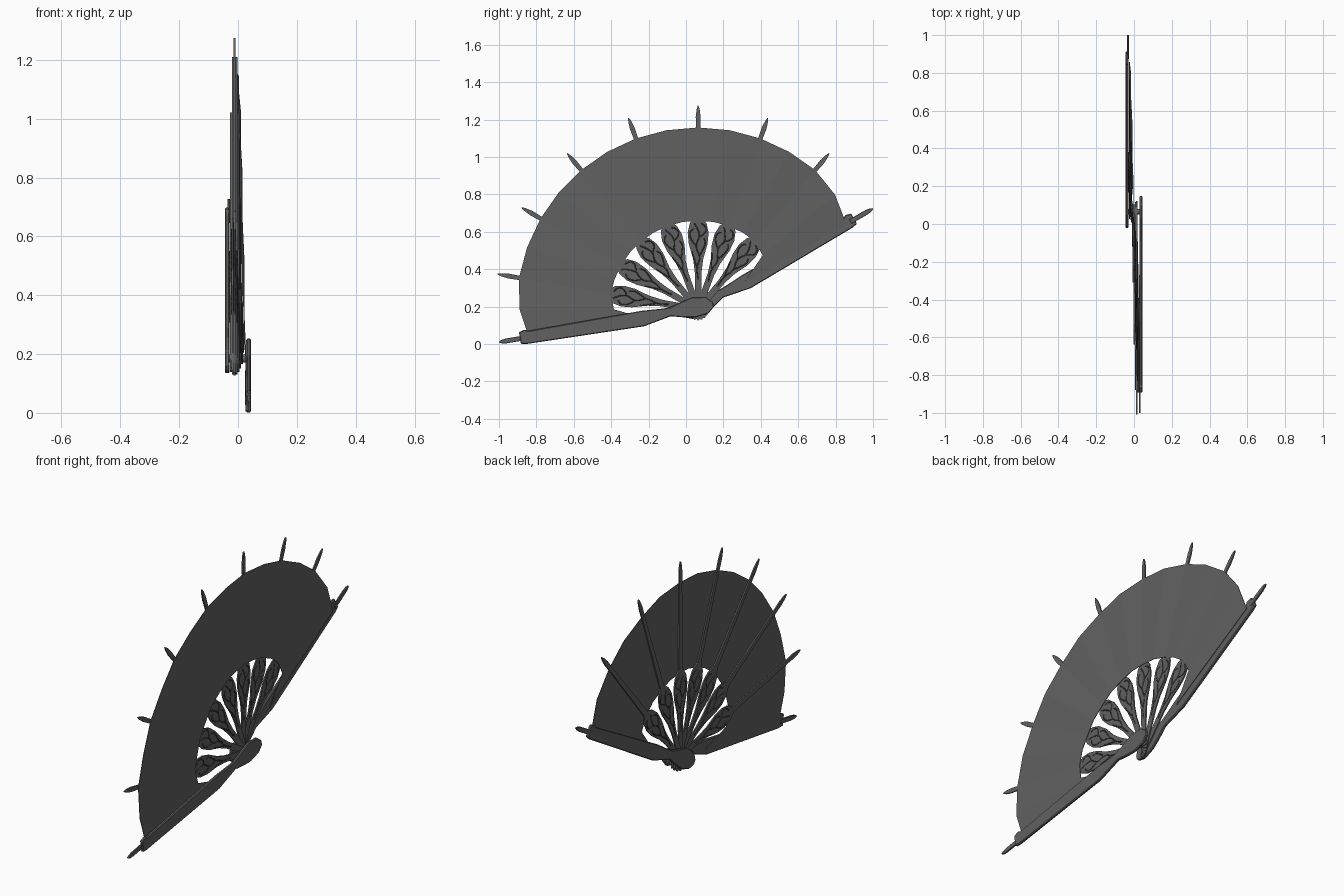
import bpy, bmesh
from math import sin, cos, radians, pi
from mathutils import Matrix, Vector

if "Cube" in bpy.data.objects:
    bpy.data.objects.remove(bpy.data.objects["Cube"])

PIVOT_Y, PIVOT_Z = 0.065, 0.185
FIRST, LAST = 190, 30


def material(name, value):
    m = bpy.data.materials.new(name)
    m.use_nodes = True
    colour = (value, value, value, 1)
    m.diffuse_color = colour
    m.node_tree.nodes["Principled BSDF"].inputs["Base Color"].default_value = colour
    return m


grey = material("dark grey", 0.12)
charcoal = material("charcoal", 0.06)


def depth(angle):
    """Sticks stack up sideways as the fan opens."""
    return 0.02 - 0.05 * (FIRST - angle) / (FIRST - LAST)


def polar(u, v, angle, x):
    """u runs along a stick from the pivot, v across it."""
    c, s = cos(radians(angle)), sin(radians(angle))
    return Vector((x, PIVOT_Y + u * c - v * s, PIVOT_Z + u * s + v * c))


def strip(name, pairs, thickness, bevel=0):
    """Thin plate spanning successive pairs of edge points."""
    bm = bmesh.new()
    rows = [[bm.verts.new(p) for p in pair] for pair in pairs]
    for (a, b), (c, d) in zip(rows, rows[1:]):
        bm.faces.new((a, b, d, c))
    bmesh.ops.recalc_face_normals(bm, faces=bm.faces)
    mesh = bpy.data.meshes.new(name)
    bm.to_mesh(mesh)
    bm.free()
    mesh.materials.append(grey)
    obj = bpy.data.objects.new(name, mesh)
    bpy.context.collection.objects.link(obj)
    solid = obj.modifiers.new("thickness", 'SOLIDIFY')
    solid.thickness = thickness
    solid.offset = 0
    if bevel:
        b = obj.modifiers.new("soft edges", 'BEVEL')
        b.width = bevel
        b.segments = 1
        b.limit_method = 'ANGLE'
    return obj


# Pleated leaf: a ring sector folded at every rib and midway between
pairs = []
angles = range(FIRST, LAST - 1, -10)
for i, a in enumerate(angles):
    edge = min(i, len(angles) - 1 - i)
    outer = {0: 0.915, 1: 0.955}.get(edge, 0.973)
    inner = {0: 0.28, 1: 0.45}.get(edge, 0.475)
    x = depth(a) + 0.006 + (0.004 if i % 2 else 0)
    pairs.append((polar(inner, 0, a, x), polar(outer, 0, a, x)))
strip("leaf", pairs, 0.003)

# Inner sticks: toothed butt, ornate paddle, thin rib, pointed tip
stick_profile = [(-0.058, 0.002), (-0.048, 0.011), (0, 0.016), (0.2, 0.018),
                 (0.27, 0.027), (0.35, 0.05), (0.41, 0.056), (0.46, 0.045),
                 (0.5, 0.016), (0.95, 0.011), (1.03, 0.013), (1.07, 0.008),
                 (1.09, 0.002)]
vine_paths = [
    [(0.16, 0), (0.22, 0.012), (0.28, -0.015), (0.34, 0.02), (0.4, -0.02), (0.46, 0.02)],
    [(0.29, -0.01), (0.33, -0.03), (0.36, -0.042), (0.38, -0.03)],
    [(0.34, 0.01), (0.37, 0.04), (0.42, 0.047), (0.43, 0.025)],
    [(0.39, -0.01), (0.41, -0.045), (0.45, -0.04), (0.46, -0.015)],
    [(0.23, 0.008), (0.27, 0.022), (0.31, 0.034)],
]


def vine(name, angle, x):
    curve = bpy.data.curves.new(name, 'CURVE')
    curve.dimensions = '3D'
    curve.bevel_depth = 0.0035
    curve.bevel_resolution = 0
    for path in vine_paths:
        s = curve.splines.new('NURBS')
        s.points.add(len(path) - 1)
        for point, (u, v) in zip(s.points, path):
            point.co = (*polar(u, v, angle, x), 1)
        s.order_u = 3
        s.use_endpoint_u = True
        s.resolution_u = 4
    curve.materials.append(charcoal)
    bpy.context.collection.objects.link(bpy.data.objects.new(name, curve))


for n, a in enumerate(range(FIRST - 20, LAST, -20), 1):
    x = depth(a)
    strip(f"stick_{n}", [(polar(u, -w, a, x), polar(u, w, a, x))
                         for u, w in stick_profile], 0.007)
    for side, dx in (("left", 0.003), ("right", -0.003)):
        vine(f"vine_{n}_{side}", a, x + dx)

# Outer guards: (distance, inward width, outward width)
guard_profile = [(-0.085, 0.025, 0.0), (-0.05, 0.06, 0.03), (0.02, 0.07, 0.04),
                 (0.08, 0.055, 0.03), (0.15, 0.035, 0.012), (0.2, 0.036, 0.022),
                 (0.3, 0.042, 0.042), (0.92, 0.034, 0.034), (0.93, 0.044, 0.034),
                 (0.965, 0.036, 0.028)]
spike_profile = [(0.94, 0.013), (1.04, 0.013), (1.065, 0.009), (1.08, 0.002)]
for side, a, x, inward in (("left", 189.3, 0.036, -1), ("right", 30, -0.037, 1)):
    strip(f"guard_{side}", [(polar(u, inward * i, a, x), polar(u, -inward * o, a, x))
                            for u, i, o in guard_profile], 0.016, 0.004)
    strip(f"guard_spike_{side}", [(polar(u, -w, a, x * 0.85), polar(u, w, a, x * 0.85))
                                  for u, w in spike_profile], 0.01, 0.002)

# Pivot pin through the stack
bm = bmesh.new()
bmesh.ops.create_cone(bm, cap_ends=True, segments=12, radius1=0.014, radius2=0.014, depth=0.088,
                      matrix=Matrix.Translation((0, PIVOT_Y, PIVOT_Z)) @ Matrix.Rotation(pi / 2, 4, 'Y'))
mesh = bpy.data.meshes.new("pivot_pin")
bm.to_mesh(mesh)
bm.free()
mesh.materials.append(grey)
bpy.context.collection.objects.link(bpy.data.objects.new("pivot_pin", mesh))
